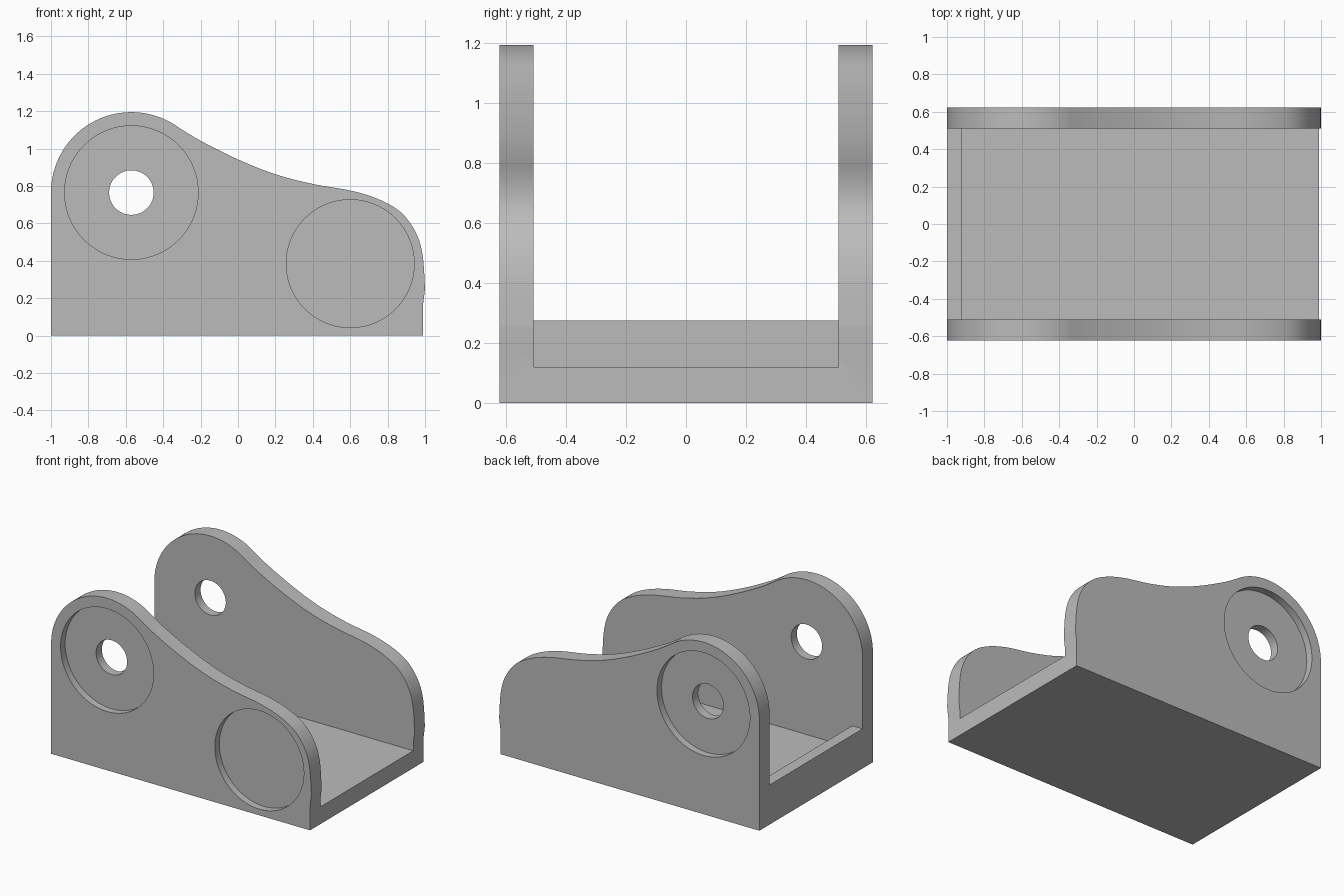
import bpy
import bmesh
import math
from mathutils import Vector
from mathutils.geometry import interpolate_bezier

cube = bpy.data.objects.get("Cube")
if cube:
    bpy.data.objects.remove(cube, do_unlink=True)

HALF, INNER, DEPTH = 0.623, 0.51, 0.05
PIVOT, BOSS = (-0.57, 0.765), (0.6, 0.385)

grey = bpy.data.materials.new("plain grey")
grey.use_nodes = True
colour = (0.5, 0.5, 0.5, 1)
grey.diffuse_color = colour
grey.node_tree.nodes["Principled BSDF"].inputs["Base Color"].default_value = colour


def prism(name, outline, y0, y1):
    """Extrude an x-z outline from y0 to y1."""
    bm = bmesh.new()
    face = bm.faces.new([bm.verts.new((x, y0, z)) for x, z in outline])
    side = bmesh.ops.extrude_face_region(bm, geom=[face])["geom"]
    verts = [v for v in side if isinstance(v, bmesh.types.BMVert)]
    bmesh.ops.translate(bm, verts=verts, vec=(0, y1 - y0, 0))
    bmesh.ops.recalc_face_normals(bm, faces=bm.faces)
    mesh = bpy.data.meshes.new(name)
    bm.to_mesh(mesh)
    bm.free()
    obj = bpy.data.objects.new(name, mesh)
    bpy.context.collection.objects.link(obj)
    mesh.materials.append(grey)
    return obj


def arc(centre, radius, start, end, steps):
    """Points on an arc, angles in degrees."""
    angles = [math.radians(start + (end - start) * i / steps) for i in range(steps + 1)]
    return [(centre[0] + radius * math.cos(a), centre[1] + radius * math.sin(a)) for a in angles]


def circle(centre, radius):
    return arc(centre, radius, 0, 360, 96)[:-1]


def spline(points, steps=8):
    """Smooth curve through the points."""
    pts = [Vector((x, z, 0)) for x, z in points]
    tang = [(pts[min(i + 1, len(pts) - 1)] - pts[max(i - 1, 0)]) / 6 for i in range(len(pts))]
    out = []
    for i in range(len(pts) - 1):
        out += interpolate_bezier(pts[i], pts[i] + tang[i], pts[i + 1] - tang[i + 1],
                                  pts[i + 1], steps + 1)[:-1]
    return [(p.x, p.y) for p in out] + [points[-1]]


# Side profile: round tall end, sweeping top edge, rounded low end
round_end = arc(PIVOT, 0.43, 180, 54, 40)
sweep = spline([round_end[-1], (-0.2, 1.042), (0, 0.942), (0.2, 0.863), (0.4, 0.811),
                (0.6, 0.776), (0.75, 0.73), (0.87, 0.66), (0.95, 0.553),
                (0.987, 0.43), (1, 0.25)])
outline = [(-1, 0)] + round_end + sweep[1:] + [(0.99, 0.17), (0.99, 0)]
bracket = prism("bracket", outline, -HALF, HALF)

# Channel between the walls, leaving the floor and a raised lip
channel = [(-1.2, 0.275), (-0.92, 0.275), (-0.92, 0.12), (1.2, 0.12), (1.2, 1.5), (-1.2, 1.5)]
cutters = [
    prism("channel_cutter", channel, -INNER, INNER),
    prism("pivot_hole_cutter", circle(PIVOT, 0.119), -1, 1),
    prism("front_pivot_recess_cutter", circle(PIVOT, 0.357), -1, DEPTH - HALF),
    prism("back_pivot_recess_cutter", circle(PIVOT, 0.357), HALF - DEPTH, 1),
    prism("front_low_recess_cutter", circle(BOSS, 0.342), -1, DEPTH - HALF),
]

bpy.ops.object.select_all(action="DESELECT")
bpy.context.view_layer.objects.active = bracket
bracket.select_set(True)
for cutter in cutters:
    cutter.hide_render = True
    mod = bracket.modifiers.new(cutter.name, "BOOLEAN")
    mod.operation = "DIFFERENCE"
    mod.solver = "EXACT"
    mod.object = cutter
    bpy.ops.object.modifier_apply(modifier=mod.name)
    bpy.data.objects.remove(cutter, do_unlink=True)

bpy.ops.object.shade_smooth_by_angle(angle=math.radians(30))
